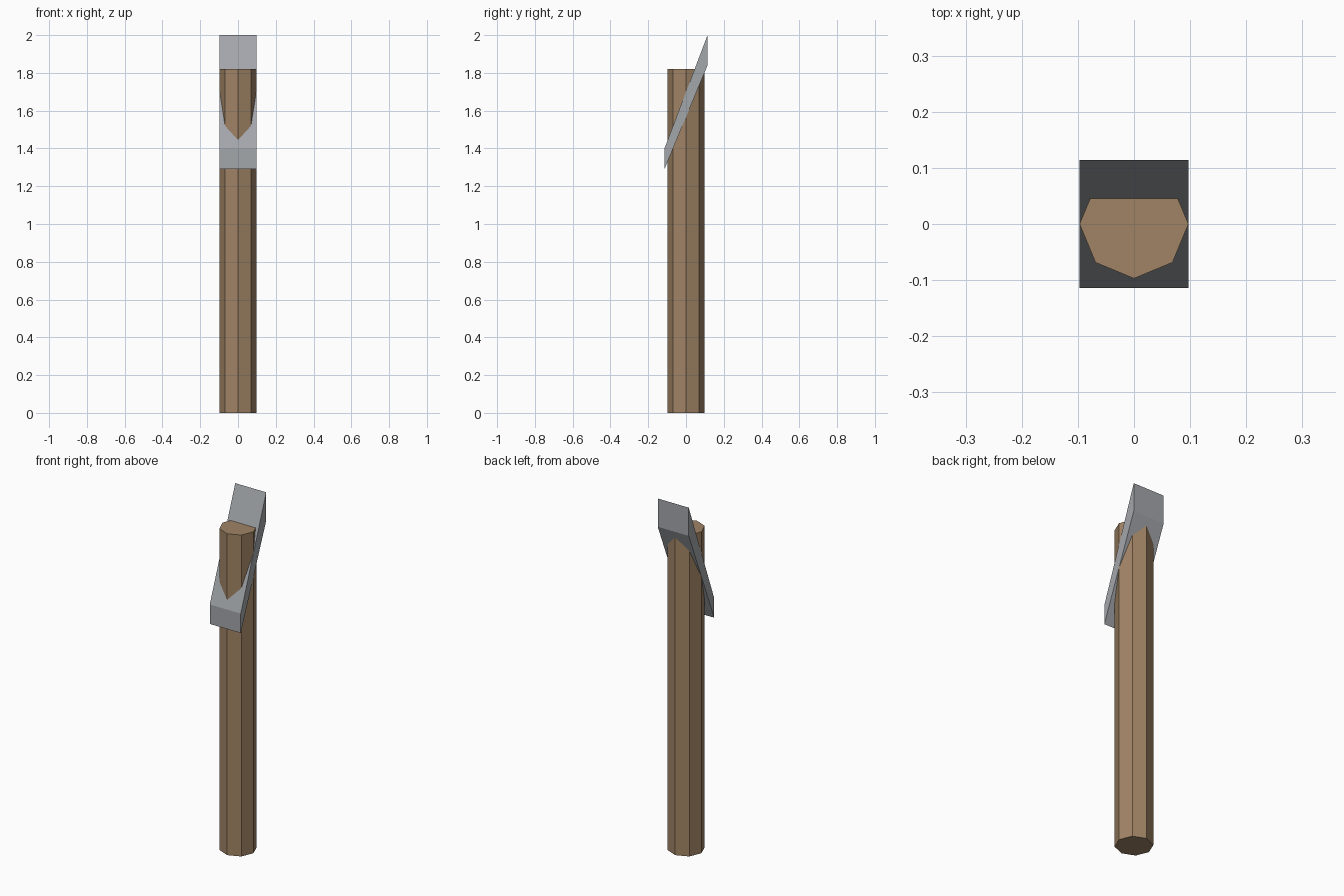
import bpy
import bmesh

cube = bpy.data.objects.get("Cube")
if cube:
    bpy.data.objects.remove(cube, do_unlink=True)

RADIUS = 0.097
HANDLE_TOP = 1.82


def make_material(name, color):
    mat = bpy.data.materials.new(name)
    mat.use_nodes = True
    mat.diffuse_color = color
    mat.node_tree.nodes["Principled BSDF"].inputs["Base Color"].default_value = color
    return mat


def extrude_profile(name, points, direction, mat):
    """Sweep a closed flat outline along a direction into a solid."""
    bm = bmesh.new()
    face = bm.faces.new([bm.verts.new(p) for p in points])
    sweep = bmesh.ops.extrude_face_region(bm, geom=[face], use_keep_orig=True)
    moved = [g for g in sweep["geom"] if isinstance(g, bmesh.types.BMVert)]
    bmesh.ops.translate(bm, verts=moved, vec=direction)
    bmesh.ops.recalc_face_normals(bm, faces=bm.faces)
    mesh = bpy.data.meshes.new(name)
    bm.to_mesh(mesh)
    bm.free()
    mesh.materials.append(mat)
    obj = bpy.data.objects.new(name, mesh)
    bpy.context.collection.objects.link(obj)
    return obj


wood = make_material("wood", (0.35, 0.23, 0.13, 1))
steel = make_material("steel", (0.37, 0.385, 0.41, 1))

# Eight-sided straight handle
bpy.ops.mesh.primitive_cylinder_add(
    vertices=8, radius=RADIUS, depth=HANDLE_TOP, location=(0, 0, HANDLE_TOP / 2))
handle = bpy.context.object
handle.name = "handle"
handle.data.materials.append(wood)

# Slanted blade with upright ends, thicker at the back
outline = [(-0.114, 1.29), (-0.114, 1.40), (0.114, 2.0), (0.114, 1.84)]
extrude_profile("blade", [(-RADIUS, y, z) for y, z in outline], (2 * RADIUS, 0, 0), steel)
